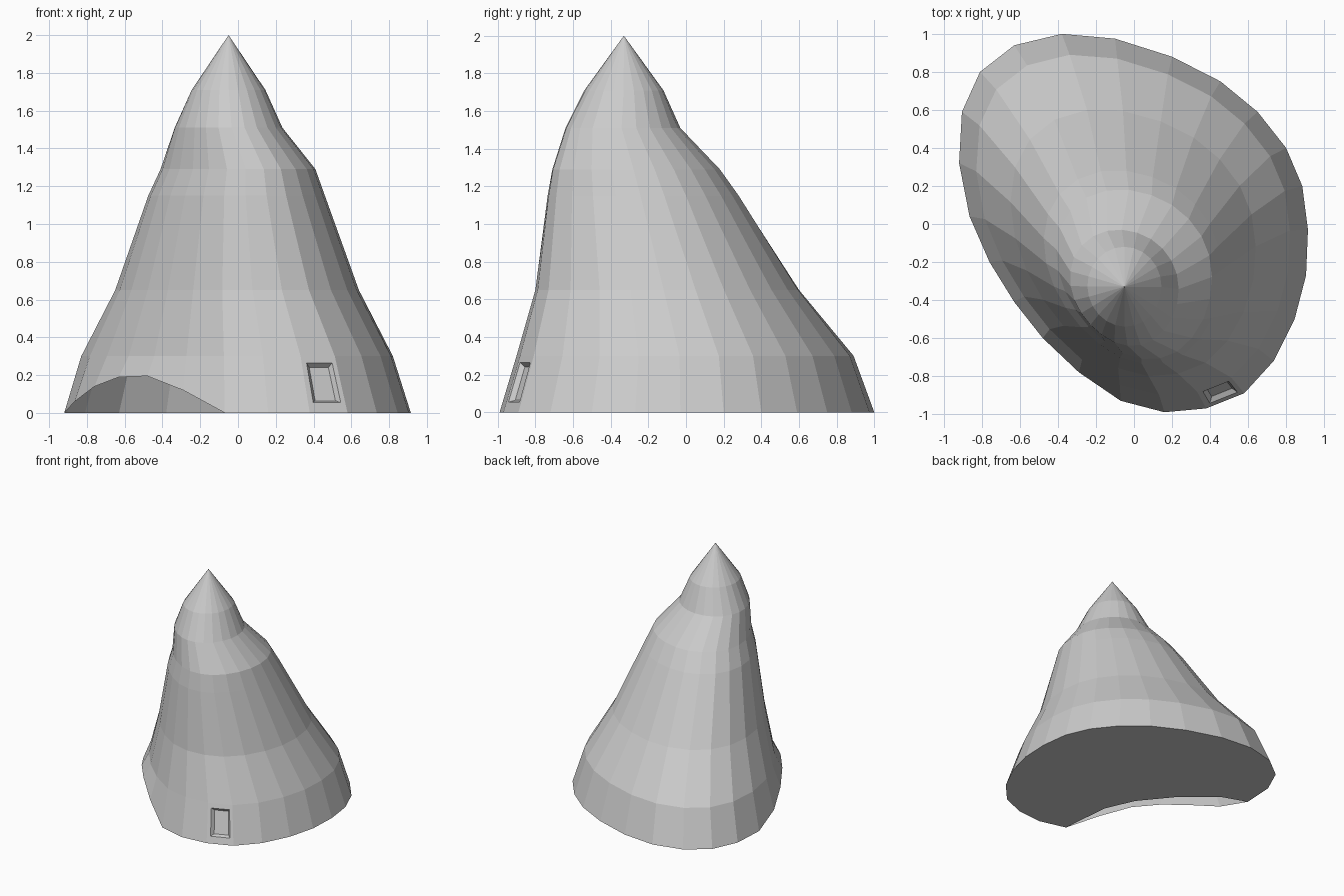
import bpy, bmesh
from math import cos, sin, radians
from mathutils import Vector

if "Cube" in bpy.data.objects:
    bpy.data.objects.remove(bpy.data.objects["Cube"])

# Ground outline, clockwise from the back
OUTLINE = [(-.38, 1), (-.10, .975), (.20, .88), (.455, .75), (.65, .59), (.80, .40),
           (.885, .20), (.915, -.03), (.905, -.27), (.845, -.50), (.735, -.72), (.58, -.89),
           (.38, -.97), (.16, -.99), (-.07, -.93), (-.29, -.78), (-.48, -.60), (-.63, -.41),
           (-.76, -.20), (-.865, .04), (-.92, .32), (-.905, .59), (-.81, .80), (-.63, .94)]
N = len(OUTLINE)
# Height of the arched opening along the front left edge
ARCH = {15: .12, 16: .195, 17: .19, 18: .14, 19: .06}
# Rings: z, x min, x max, y min, y max, roundness, front-left flattening
RINGS = [(.30, -.83, .82, -.90, .89, .05, 0),
         (.65, -.65, .64, -.80, .60, .3, .05),
         (1.15, -.475, .46, -.735, .28, .5, .11),
         (1.29, -.41, .41, -.71, .18, .55, .13),
         (1.51, -.335, .235, -.64, -.03, .75, .11),
         (1.71, -.245, .145, -.54, -.12, 1, .03)]
APEX = (-.05, -.33, 2)
DOOR = 11


def ring_points(z, x0, x1, y0, y1, roundness, flatten):
    """Blend the outline towards a circle and fit it to the given extents."""
    pts = []
    side = Vector((-1, -1)).normalized()
    for k, (x, y) in enumerate(OUTLINE):
        a = radians(105 - 15 * k)
        p = Vector((x, y)).lerp(Vector((cos(a), sin(a))), roundness)
        pts.append(p - side * flatten * max(0, p.dot(side)) ** 2)
    xs, ys = [p.x for p in pts], [p.y for p in pts]
    fit = lambda v, a, b, c, d: c + (v - a) / (b - a) * (d - c)
    return [(fit(p.x, min(xs), max(xs), x0, x1), fit(p.y, min(ys), max(ys), y0, y1), z)
            for p in pts]


bm = bmesh.new()
rings = [[bm.verts.new((x, y, ARCH.get(k, 0))) for k, (x, y) in enumerate(OUTLINE)]]
rings += [[bm.verts.new(p) for p in ring_points(*r)] for r in RINGS]


def frame(outer, inner):
    for i in range(4):
        j = (i + 1) % 4
        bm.faces.new((outer[i], outer[j], inner[j], inner[i]))


# Sloping skin, with a recessed doorway in one facet
for r, (lo, hi) in enumerate(zip(rings, rings[1:])):
    for k in range(N):
        j = (k + 1) % N
        quad = (lo[j], lo[k], hi[k], hi[j])
        if r or k != DOOR:
            bm.faces.new(quad)
            continue
        a, b, c, d = [v.co for v in quad]
        normal = (b - a).cross(d - a).normalized()

        def loop(u0, u1, v0, v1, depth):
            return [bm.verts.new(a.lerp(b, u).lerp(d.lerp(c, u), v) - normal * depth)
                    for u, v in ((u0, v0), (u1, v0), (u1, v1), (u0, v1))]
        opening = loop(.14, .88, .18, .88, 0)
        panel = loop(.25, .80, .24, .83, .025)
        frame(quad, opening)
        frame(opening, panel)
        bm.faces.new(panel)

# Pointed tip
tip = bm.verts.new(APEX)
for k in range(N):
    bm.faces.new((rings[-1][(k + 1) % N], rings[-1][k], tip))

# Flat underside, notched behind the arched opening
notch = [bm.verts.new((x, y, 0)) for x, y in ((-.11, -.50), (-.22, -.25), (-.44, .02), (-.70, .24))]
bm.faces.new(rings[0][:15] + notch + rings[0][20:])

mesh = bpy.data.meshes.new("cone_hill")
bm.to_mesh(mesh)
bm.free()
bpy.context.collection.objects.link(bpy.data.objects.new("cone_hill", mesh))
